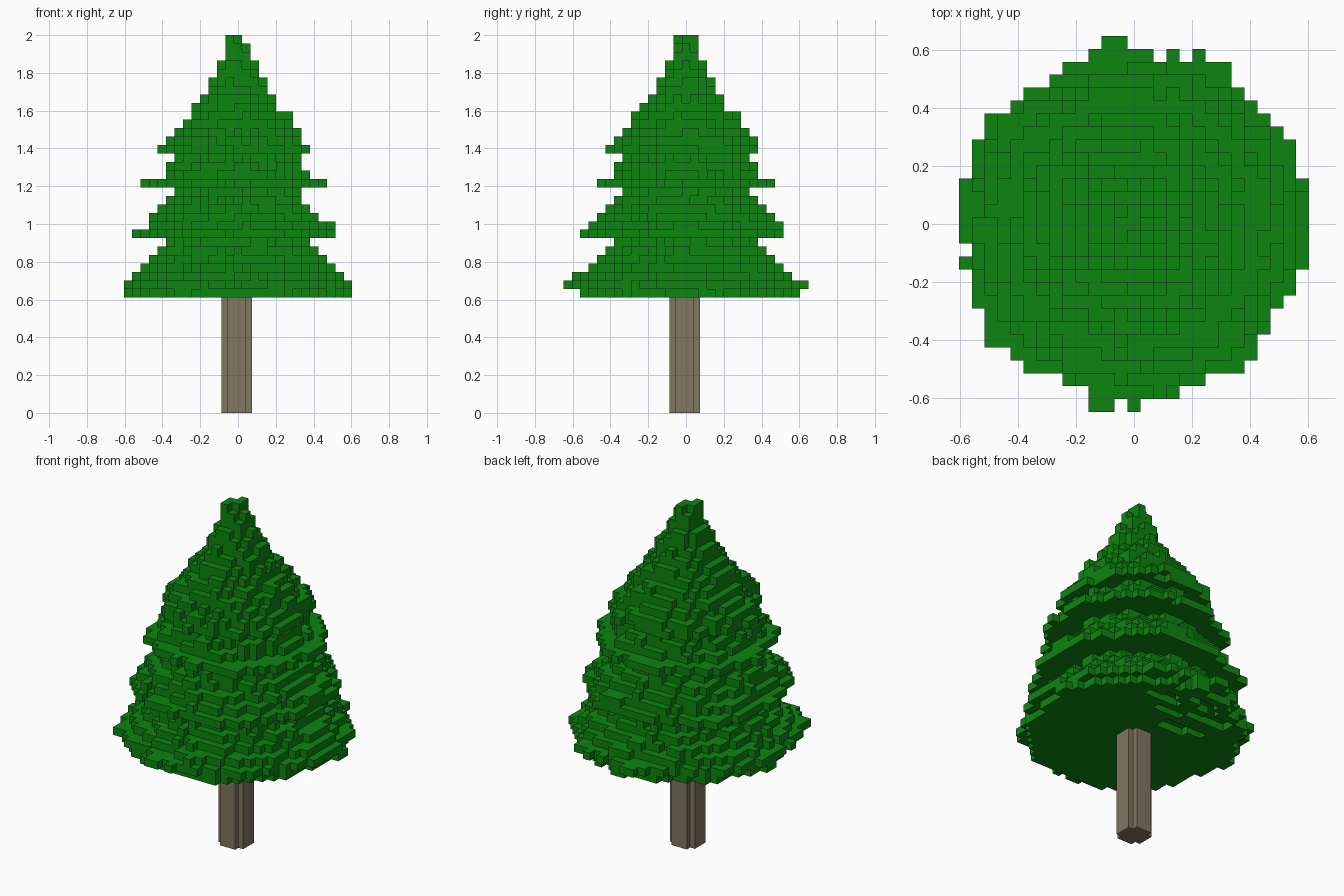
import bpy, bmesh, math, random

if "Cube" in bpy.data.objects:
    bpy.data.objects.remove(bpy.data.objects["Cube"])

random.seed(7)
S = 0.0448          # block size
Z0 = 2.0 - 31 * S   # underside of the foliage


def finish(name, bm, color):
    bmesh.ops.recalc_face_normals(bm, faces=bm.faces)
    mesh = bpy.data.meshes.new(name)
    bm.to_mesh(mesh)
    bm.free()
    obj = bpy.data.objects.new(name, mesh)
    bpy.context.collection.objects.link(obj)
    mat = bpy.data.materials.new(name + "_colour")
    mat.diffuse_color = (*color, 1)
    mat.use_nodes = True
    mat.node_tree.nodes["Principled BSDF"].inputs["Base Color"].default_value = mat.diffuse_color
    mesh.materials.append(mat)


# Trunk: square post with notched corners
a0, a1, a2, a3 = -0.087, -0.056, 0.042, 0.073
outline = [(a1, a0), (a2, a0), (a2, a1), (a3, a1), (a3, a2), (a2, a2),
           (a2, a3), (a1, a3), (a1, a2), (a0, a2), (a0, a1), (a1, a1)]
bm = bmesh.new()
base = bm.faces.new([bm.verts.new((x, y, 0)) for x, y in outline])
top = bmesh.ops.extrude_face_region(bm, geom=[base], use_keep_orig=True)
bmesh.ops.translate(bm, vec=(0, 0, Z0),
                    verts=[g for g in top["geom"] if isinstance(g, bmesh.types.BMVert)])
finish("trunk", bm, (0.216, 0.181, 0.122))

# Foliage: radius in blocks of each layer, tier by tier from the bottom
tiers = [[12.8, 13.5, 12.4, 11.1, 10.1, 9.1, 8.1],
         [12, 11, 10, 9, 8, 7.2],
         [10.6, 8.8, 8, 7.2],
         [8.7, 8.3, 7.3, 6.7, 5.9, 5, 4.2, 3.5, 3, 2.3, 2, 1.6, 1.2]]
radii = [r for tier in tiers for r in tier]

cells = set()
for k, r in enumerate(radii):
    lean = -0.2 if k > 6 else 0
    rough = min(1.0, r / 8)
    for i in range(-13, 14):
        for j in range(-13, 14):
            d = math.hypot(i - lean, j)
            ang = math.atan2(j, i)
            wave = 0.25 * math.sin(5 * ang + k) + 0.2 * math.sin(9 * ang - 2 * k)
            limit = r + 0.35 + rough * (wave - random.uniform(0, 0.9))
            if d <= max(limit, r - 1.4):
                cells.add((i, j, k))
# Longest twigs of the lowest tier, front and back
for i, j in ((-2, 14), (-1, 14), (-3, -14), (-2, -14), (0, -14)):
    cells |= {(i, j, 1), (i, j - (1 if j > 0 else -1), 1)}
# Small stepped tip
cells = {c for c in cells if c[2] < 30}
cells |= {(-1, -1, 30), (-1, 0, 30), (0, 0, 30), (0, 1, 30)}
# Shallow gaps on the underside towards the back
for n in range(16):
    i, j = random.randint(-7, 5), random.randint(4, 11)
    cells -= {(i + d, j, 0) for d in range(random.randint(2, 4))}

# Skin only the exposed block faces
bm = bmesh.new()
corner = {}


def vert(p):
    if p not in corner:
        corner[p] = bm.verts.new(((p[0] - 0.5) * S, (p[1] - 0.5) * S, Z0 + p[2] * S))
    return corner[p]


for c in sorted(cells):
    for axis in range(3):
        u, v = (axis + 1) % 3, (axis + 2) % 3
        for side in (0, 1):
            n = list(c)
            n[axis] += 2 * side - 1
            if tuple(n) in cells:
                continue
            quad = []
            for du, dv in ((0, 0), (1, 0), (1, 1), (0, 1)):
                p = list(c)
                p[axis] += side
                p[u] += du
                p[v] += dv
                quad.append(vert(tuple(p)))
            bm.faces.new(quad if side else quad[::-1])
finish("foliage", bm, (0.004, 0.235, 0.005))
